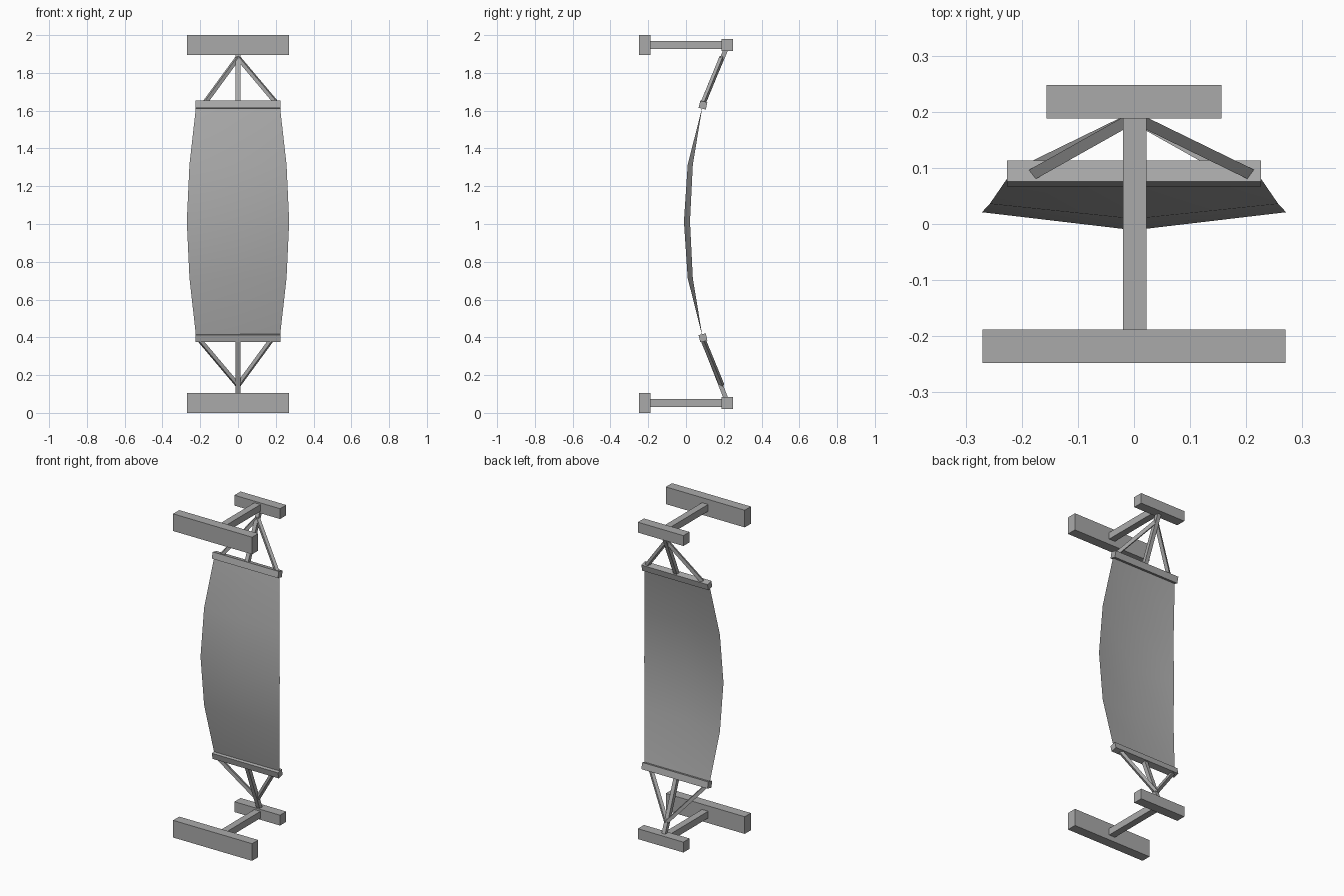
import bpy
import bmesh
from math import radians
from mathutils import Vector

default = bpy.data.objects.get("Cube")
if default:
    bpy.data.objects.remove(default, do_unlink=True)

# One plain grey for everything
grey = bpy.data.materials.new("plain grey")
grey.use_nodes = True
colour = (0.4, 0.4, 0.4, 1)
grey.diffuse_color = colour
grey.node_tree.nodes["Principled BSDF"].inputs["Base Color"].default_value = colour


def finish(name, bm):
    mesh = bpy.data.meshes.new(name)
    bm.to_mesh(mesh)
    bm.free()
    mesh.materials.append(grey)
    obj = bpy.data.objects.new(name, mesh)
    bpy.context.collection.objects.link(obj)
    return obj


def box(name, centre, size, tilt=0):
    bm = bmesh.new()
    bmesh.ops.create_cube(bm, size=1)
    bmesh.ops.scale(bm, vec=size, verts=bm.verts)
    obj = finish(name, bm)
    obj.location = centre
    obj.rotation_euler.x = tilt
    return obj


def strut(name, start, end, width):
    start, end = Vector(start), Vector(end)
    axis = end - start
    obj = box(name, (start + end) / 2, (width, width, axis.length))
    obj.rotation_euler = axis.to_track_quat("Z", "Y").to_euler()
    return obj


# Each end is the other one turned half round about the y axis
MIDDLE = 1.0135
for end, s, edge in (("upper", 1, 2.0), ("lower", -1, 0.0)):
    # Stand: wide front foot, long beam, short back foot
    box(end + "_front_foot", (0, -0.218, edge - s * 0.053), (0.54, 0.06, 0.106))
    box(end + "_stand_beam", (0.001, 0, edge - s * 0.052), (0.042, 0.38, 0.042))
    box(end + "_back_foot", (0, 0.218, edge - s * 0.053), (0.312, 0.06, 0.064))

    # Spreader bar, tilted to follow the hang of the cloth
    box(end + "_spreader_bar", (0, 0.09, MIDDLE + s * 0.616),
        (0.452, 0.039, 0.039), -s * radians(13))

    # Three struts gather the bar to the stand
    bar_z = MIDDLE + s * 0.625
    strut(end + "_middle_strut", (0, 0.09, bar_z), (0, 0.213, edge - s * 0.072), 0.024)
    apex = (0, 0.19, MIDDLE + s * 0.868)
    strut(end + "_left_strut", (s * 0.205 if s > 0 else 0.178, 0.09, bar_z), apex, 0.02)
    strut(end + "_right_strut", (-0.178 if s > 0 else -0.205, 0.09, bar_z), apex, 0.02)

# Hammock cloth: rows of (height from middle, half width, centre y, edge y)
rows = [(-0.61, 0.222, 0.087, 0.087), (-0.3, 0.257, 0.009, 0.036),
        (0, 0.271, -0.011, 0.021),
        (0.3, 0.257, 0.009, 0.036), (0.61, 0.222, 0.087, 0.087)]
bm = bmesh.new()
grid = [[bm.verts.new((x, y, MIDDLE + dz))
         for x, y in ((-half, edge_y), (0, mid_y), (half, edge_y))]
        for dz, half, mid_y, edge_y in rows]
for low, high in zip(grid, grid[1:]):
    for i in range(2):
        face = bm.faces.new((low[i], low[i + 1], high[i + 1], high[i]))
        face.smooth = True
finish("hammock_cloth", bm)
